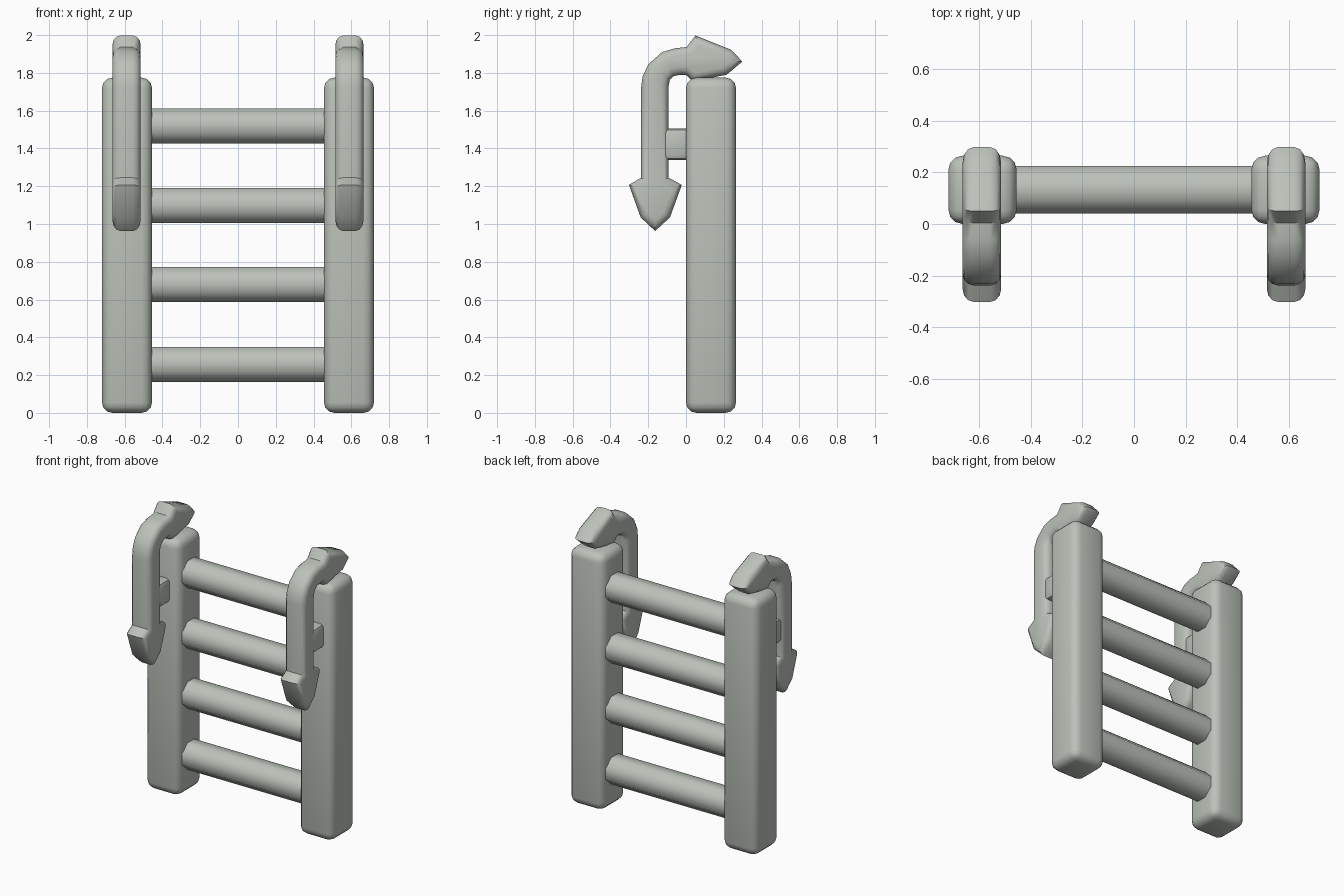
import bpy, bmesh, math
from mathutils import Matrix, Vector

if "Cube" in bpy.data.objects:
    bpy.data.objects.remove(bpy.data.objects["Cube"])

mat = bpy.data.materials.new("pale_grey_green")
mat.diffuse_color = (0.50, 0.54, 0.49, 1)
mat.use_nodes = True
mat.node_tree.nodes["Principled BSDF"].inputs["Base Color"].default_value = mat.diffuse_color


def finish(bm, name, mirror=False, angle=35):
    bmesh.ops.recalc_face_normals(bm, faces=bm.faces[:])
    me = bpy.data.meshes.new(name)
    bm.to_mesh(me)
    bm.free()
    me.materials.append(mat)
    ob = bpy.data.objects.new(name, me)
    bpy.context.collection.objects.link(ob)
    bpy.ops.object.select_all(action='DESELECT')
    bpy.context.view_layer.objects.active = ob
    ob.select_set(True)
    bpy.ops.object.shade_smooth_by_angle(angle=math.radians(angle))
    if mirror:
        ob.modifiers.new("mirror", 'MIRROR').use_axis[0] = True
    return ob


def rounded_box(name, lo, hi, bevel, segments, mirror=True):
    lo, hi = Vector(lo), Vector(hi)
    bm = bmesh.new()
    bmesh.ops.create_cube(bm, size=1, matrix=Matrix.Translation((lo + hi) / 2)
                          @ Matrix.Diagonal((*(hi - lo), 1)))
    bmesh.ops.bevel(bm, geom=bm.edges[:], offset=bevel, segments=segments,
                    profile=0.5, affect='EDGES')
    return finish(bm, name, mirror)


# Side rails
rounded_box("side_rail", (0.455, 0.0, 0.0), (0.72, 0.265, 1.775), 0.055, 3)

# Rungs: octagonal bars
for i, z in enumerate((0.257, 0.68, 1.097, 1.518)):
    bm = bmesh.new()
    r = 0.0925 / math.cos(math.pi / 8)
    bmesh.ops.create_cone(bm, cap_ends=True, segments=8, radius1=r, radius2=r, depth=1.0,
                          matrix=Matrix.Translation((0, 0.133, z))
                          @ Matrix.Rotation(math.pi / 2, 4, 'Y')
                          @ Matrix.Rotation(math.pi / 8, 4, 'Z'))
    finish(bm, f"rung_{i + 1}", angle=50)

# Bent hooks with an arrow head at both ends: side outline (y, z)
outline = [(-0.163, 0.963), (-0.085, 1.035), (-0.022, 1.207), (-0.092, 1.245),
           (-0.092, 1.73), (-0.085, 1.765), (-0.065, 1.783), (-0.03, 1.79), (0.0, 1.79),
           (0.035, 1.755), (0.215, 1.79), (0.298, 1.86), (0.24, 1.922), (0.05, 1.998),
           (0.003, 1.937), (-0.06, 1.93), (-0.127, 1.91), (-0.2, 1.845),
           (-0.23, 1.78), (-0.238, 1.72), (-0.238, 1.245), (-0.302, 1.207), (-0.24, 1.035)]
bm = bmesh.new()
face = bm.faces.new([bm.verts.new((0.515, y, z)) for y, z in outline])
ext = bmesh.ops.extrude_face_region(bm, geom=[face], use_keep_orig=True)
bmesh.ops.translate(bm, vec=(0.15, 0, 0),
                    verts=[v for v in ext["geom"] if isinstance(v, bmesh.types.BMVert)])
bmesh.ops.recalc_face_normals(bm, faces=bm.faces[:])
rim = [e for e in bm.edges if abs(e.verts[0].co.x - e.verts[1].co.x) < 1e-4]
bmesh.ops.bevel(bm, geom=rim, offset=0.042, segments=3, profile=0.5, affect='EDGES')
finish(bm, "hook", True)

# Brackets joining hooks to rails
rounded_box("hook_bracket", (0.525, -0.13, 1.34), (0.655, 0.04, 1.505), 0.025, 2)
